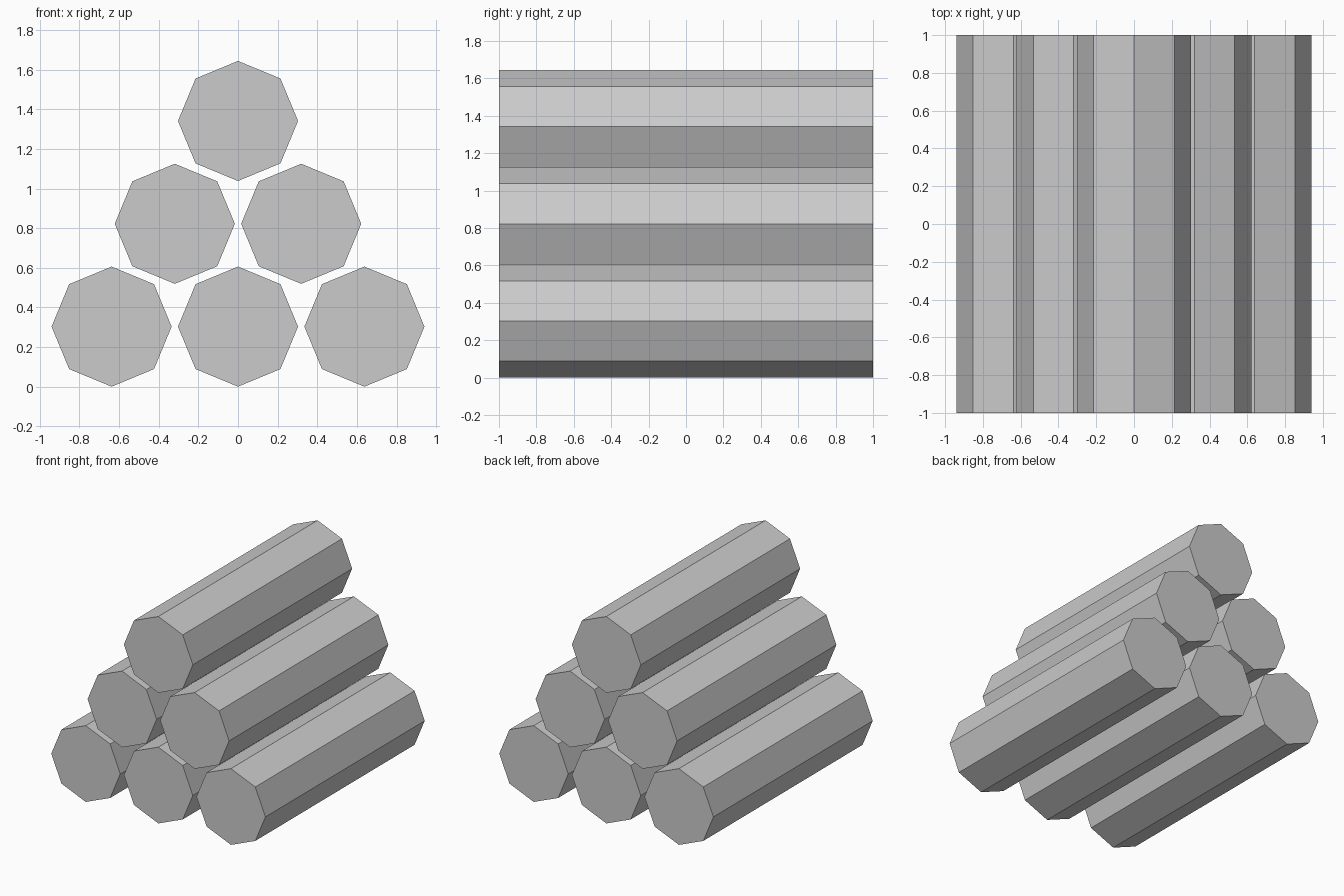
import bpy
import math

cube = bpy.data.objects.get("Cube")
if cube:
    bpy.data.objects.remove(cube, do_unlink=True)

RADIUS = 0.303
LENGTH = 2.0
SPACING = 0.638
ROW_STEP = 0.519
ROWS = 3

# Plain grey for every log
grey = bpy.data.materials.new("plain_grey")
grey.use_nodes = True
colour = (0.6, 0.6, 0.6, 1)
grey.diffuse_color = colour
grey.node_tree.nodes["Principled BSDF"].inputs["Base Color"].default_value = colour


def add_log(name, x, z):
    """Eight-sided log lying along y, with a corner pointing up."""
    bpy.ops.mesh.primitive_cylinder_add(
        vertices=8, radius=RADIUS, depth=LENGTH,
        location=(x, 0, z), rotation=(math.pi / 2, 0, 0))
    log = bpy.context.object
    log.name = name
    log.data.materials.append(grey)


# Pyramid stack: each row has one log fewer than the row below
for row in range(ROWS):
    count = ROWS - row
    for i in range(count):
        add_log(f"log_row_{row + 1}_{i + 1}",
                (i - (count - 1) / 2) * SPACING,
                RADIUS + row * ROW_STEP)
